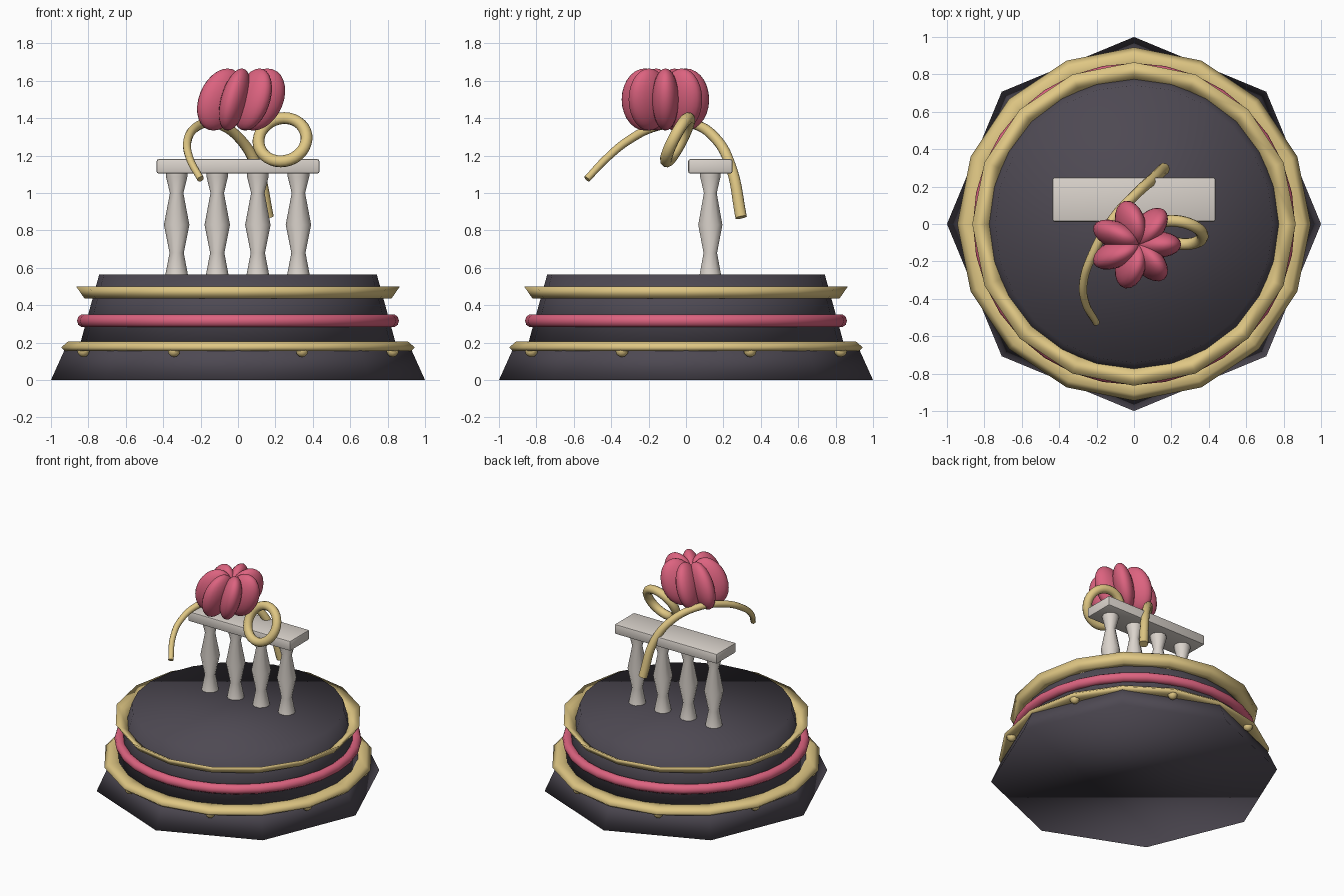
import bpy, bmesh, math
from mathutils import Matrix

old = bpy.data.objects.get("Cube")
if old:
    bpy.data.objects.remove(old)


def material(name, rgb):
    m = bpy.data.materials.new(name)
    m.use_nodes = True
    color = (*rgb, 1)
    m.diffuse_color = color
    m.node_tree.nodes["Principled BSDF"].inputs["Base Color"].default_value = color
    return m


DARK = material("dark plum", (0.075, 0.066, 0.085))
GOLD = material("pale gold", (0.74, 0.57, 0.23))
PINK = material("rose pink", (0.72, 0.125, 0.215))
STONE = material("pale stone", (0.7, 0.65, 0.6))


def finish(name, bm, mat, angle=40):
    bmesh.ops.recalc_face_normals(bm, faces=bm.faces)
    mesh = bpy.data.meshes.new(name)
    bm.to_mesh(mesh)
    bm.free()
    mesh.materials.append(mat)
    ob = bpy.data.objects.new(name, mesh)
    bpy.context.scene.collection.objects.link(ob)
    bpy.ops.object.select_all(action="DESELECT")
    ob.select_set(True)
    bpy.context.view_layer.objects.active = ob
    bpy.ops.object.shade_smooth_by_angle(angle=math.radians(angle))
    return ob


def lathe(name, profile, sides, mat, center=(0, 0), closed=False, angle=40):
    """Turn an (r, z) profile around the vertical axis; open profiles get end caps."""
    bm = bmesh.new()
    rings = []
    for r, z in profile:
        rings.append([bm.verts.new((center[0] + r * math.cos(math.tau * i / sides),
                                    center[1] + r * math.sin(math.tau * i / sides), z))
                      for i in range(sides)])
    pairs = list(zip(rings, rings[1:]))
    if closed:
        pairs.append((rings[-1], rings[0]))
    else:
        bm.faces.new(rings[0])
        bm.faces.new(rings[-1])
    for a, b in pairs:
        for i in range(sides):
            j = (i + 1) % sides
            bm.faces.new((a[i], a[j], b[j], b[i]))
    return finish(name, bm, mat, angle)


def circle(r, z, radius, count):
    return [(r + radius * math.cos(math.tau * k / count),
             z + radius * math.sin(math.tau * k / count)) for k in range(count)]


# Stepped base: solid octagonal skirt below a round tier
lathe("base_skirt", [(1, 0), (0.91, 0.2)], 8, DARK, angle=180)
lathe("base_tier", [(0.845, 0.19), (0.742, 0.565)], 24, DARK, angle=180)

# Trim rings, the upper one dished so that its rim flares upward
lathe("lower_trim", [(0.82, 0.155), (0.925, 0.155), (0.945, 0.175), (0.91, 0.205), (0.82, 0.205)],
      16, GOLD, closed=True, angle=180)
lathe("upper_trim", [(0.77, 0.435), (0.82, 0.435), (0.865, 0.5), (0.77, 0.445)],
      16, GOLD, closed=True, angle=180)
lathe("middle_trim", circle(0.825, 0.317, 0.036, 10), 32, PINK, closed=True)

# Small drops under the lower trim
bm = bmesh.new()
for i in range(8):
    a = math.tau * (i + 0.5) / 8
    spot = Matrix.Translation((0.895 * math.cos(a), 0.895 * math.sin(a), 0.158))
    bmesh.ops.create_uvsphere(bm, u_segments=10, v_segments=6, radius=0.035, matrix=spot)
finish("trim_drops", bm, GOLD, 60)

# Balustrade
BALUSTER = [(0.06, 0.565), (0.038, 0.68), (0.068, 0.83), (0.036, 1.0), (0.058, 1.09), (0.058, 1.112)]
for n in range(4):
    lathe(f"baluster_{n + 1}", BALUSTER, 10, STONE, center=(-0.328 + 0.217 * n, 0.13))

bm = bmesh.new()
bmesh.ops.create_cube(bm, size=1, matrix=Matrix.Translation((0, 0.13, 1.143))
                      @ Matrix.Diagonal((0.87, 0.236, 0.076, 1)))
bmesh.ops.bevel(bm, geom=bm.edges[:], offset=0.01, segments=2, affect="EDGES", profile=0.5)
finish("handrail", bm, STONE)

# Flower head: seven plump petals leaning to one side
bm = bmesh.new()
lean = Matrix.Identity(4)
lean[0][2] = 0.23
place = Matrix.Translation((0.007, -0.11, 1.5)) @ lean
for i in range(7):
    petal = (Matrix.Rotation(math.tau * i / 7, 4, "Z") @ Matrix.Translation((0.112, 0, 0))
             @ Matrix.Diagonal((0.128, 0.072, 0.166, 1)))
    bmesh.ops.create_uvsphere(bm, u_segments=20, v_segments=14, radius=1, matrix=place @ petal)
finish("flower_petals", bm, PINK, 60)

# Tapering stem draped over the rail
STEM = [(-0.2, -0.53, 1.075), (-0.26, -0.42, 1.19), (-0.27, -0.31, 1.28), (-0.22, -0.16, 1.355),
        (-0.11, 0.03, 1.37), (0.01, 0.16, 1.29), (0.1, 0.24, 1.14), (0.16, 0.295, 0.87)]
curve = bpy.data.curves.new("stem", "CURVE")
curve.dimensions = "3D"
curve.bevel_depth = 0.032
curve.bevel_resolution = 3
curve.use_fill_caps = True
spline = curve.splines.new("BEZIER")
spline.bezier_points.add(len(STEM) - 1)
for n, (point, co) in enumerate(zip(spline.bezier_points, STEM)):
    point.co = co
    point.handle_left_type = point.handle_right_type = "AUTO"
    point.radius = 0.58 + 0.42 * n / (len(STEM) - 1)
curve.materials.append(GOLD)
stem = bpy.data.objects.new("stem", curve)
bpy.context.scene.collection.objects.link(stem)

# Tilted tendril loop beside the flower
loop = lathe("tendril_loop", circle(0.13, 0, 0.032, 10), 32, GOLD, closed=True, angle=60)
loop.rotation_euler = (math.radians(63), 0, math.radians(-10))
loop.location = (0.238, -0.045, 1.285)
